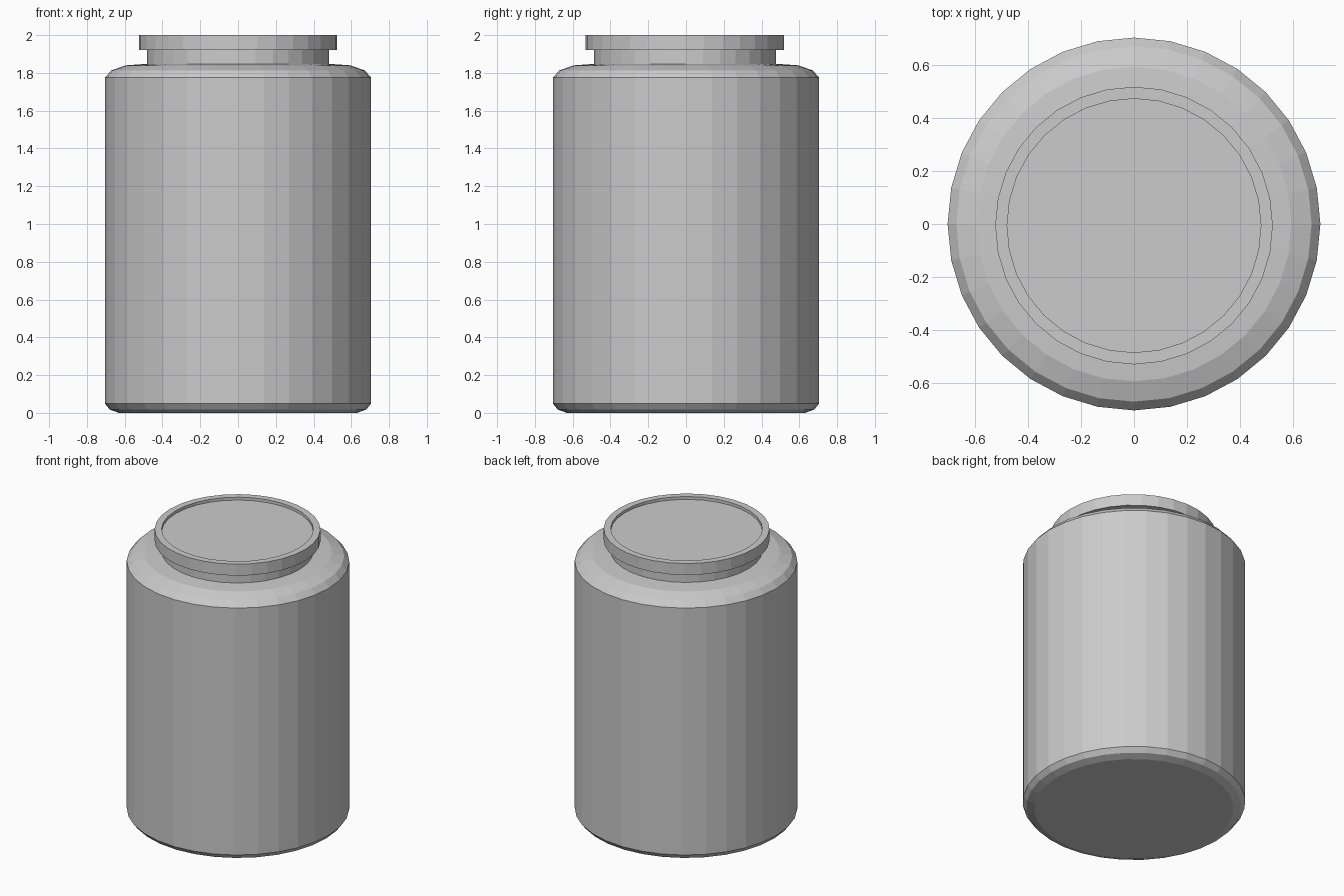
import bpy, bmesh, math

if "Cube" in bpy.data.objects:
    bpy.data.objects.remove(bpy.data.objects["Cube"])

SIDES = 32

def lathe(name, profile, y=0.0, closed=False):
    """Spin an (r, z) profile around z; open profiles are capped at both ends."""
    bm = bmesh.new()
    rings = []
    for r, z in profile:
        rings.append([bm.verts.new((r * math.cos(2 * math.pi * i / SIDES),
                                    r * math.sin(2 * math.pi * i / SIDES), z))
                      for i in range(SIDES)])
    pairs = list(zip(rings, rings[1:]))
    if closed:
        pairs.append((rings[-1], rings[0]))
    for a, b in pairs:
        for i in range(SIDES):
            j = (i + 1) % SIDES
            bm.faces.new((a[i], a[j], b[j], b[i]))
    if not closed:
        bm.faces.new(rings[0])
        bm.faces.new(rings[-1])
    bmesh.ops.recalc_face_normals(bm, faces=bm.faces)
    mesh = bpy.data.meshes.new(name)
    bm.to_mesh(mesh)
    bm.free()
    obj = bpy.data.objects.new(name, mesh)
    obj.location.y = y
    bpy.context.collection.objects.link(obj)
    return obj

# Main vessel with rounded base and shoulder
lathe("jar_body", [(0.63, 0), (0.68, 0.018), (0.705, 0.05),
                   (0.705, 1.775), (0.672, 1.813), (0.595, 1.84), (0.48, 1.848)])

# Neck, whose flat top forms the recessed lid panel
lathe("neck", [(0.481, 1.84), (0.481, 1.98)], y=-0.005)

# Raised rim around the lid panel
lathe("lid_rim", [(0.48, 1.92), (0.525, 1.92), (0.525, 2.0), (0.48, 2.0)],
      y=-0.006, closed=True)
